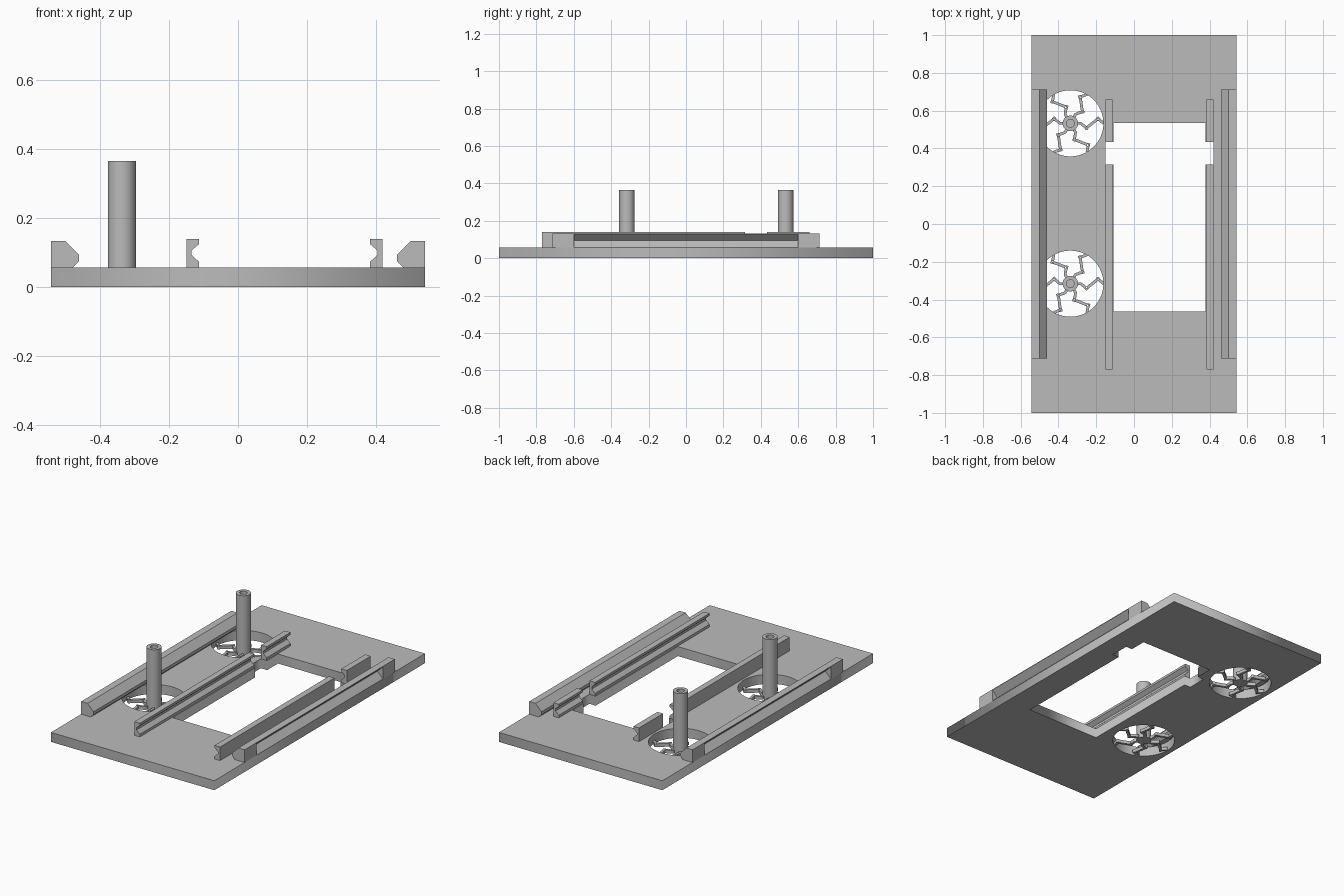
import bpy, bmesh, math
from mathutils import Vector

if "Cube" in bpy.data.objects:
    bpy.data.objects.remove(bpy.data.objects["Cube"])

grey = bpy.data.materials.new("plain grey")
grey.diffuse_color = (0.5, 0.5, 0.5, 1)
grey.use_nodes = True
grey.node_tree.nodes["Principled BSDF"].inputs["Base Color"].default_value = grey.diffuse_color

T = 0.057                                   # plate thickness
WHEELS = [(-0.337, 0.533), (-0.337, -0.316)]
HOLE_R = 0.175


def add_mesh(name, bm):
    bmesh.ops.recalc_face_normals(bm, faces=bm.faces)
    me = bpy.data.meshes.new(name)
    bm.to_mesh(me)
    bm.free()
    me.materials.append(grey)
    ob = bpy.data.objects.new(name, me)
    bpy.context.collection.objects.link(ob)
    return ob


def activate(ob):
    bpy.ops.object.select_all(action='DESELECT')
    ob.select_set(True)
    bpy.context.view_layer.objects.active = ob


def prism(name, profile, y0, y1, flip=None):
    """Extrude an (x, z) profile along y; flip mirrors it about x = flip."""
    if flip is not None:
        profile = [(2 * flip - x, z) for x, z in profile]
    bm = bmesh.new()
    face = bm.faces.new([bm.verts.new((x, y0, z)) for x, z in profile])
    new = bmesh.ops.extrude_face_region(bm, geom=[face])["geom"]
    bmesh.ops.translate(bm, vec=(0, y1 - y0, 0),
                        verts=[v for v in new if isinstance(v, bmesh.types.BMVert)])
    return add_mesh(name, bm)


def plate(name, loops, z0, z1):
    """Flat filled outline with holes."""
    cu = bpy.data.curves.new(name, 'CURVE')
    cu.dimensions, cu.fill_mode = '2D', 'BOTH'
    cu.extrude = (z1 - z0) / 2
    for pts in loops:
        sp = cu.splines.new('POLY')
        sp.points.add(len(pts) - 1)
        for p, (x, y) in zip(sp.points, pts):
            p.co = (x, y, 0, 1)
        sp.use_cyclic_u = True
    cu.materials.append(grey)
    ob = bpy.data.objects.new(name, cu)
    ob.location.z = (z0 + z1) / 2
    bpy.context.collection.objects.link(ob)
    activate(ob)
    bpy.ops.object.convert(target='MESH')
    return bpy.context.object


# base plate with stepped window and two round holes
outline = [(-.543, -1), (.543, -1), (.543, 1), (-.543, 1)]
window = [(-.109, -.464), (.379, -.464), (.379, .316), (.421, .316), (.421, .433), (.379, .433),
          (.379, .536), (-.109, .536), (-.109, .433), (-.151, .433), (-.151, .316), (-.109, .316)]
circles = [[(cx + HOLE_R * math.cos(a), cy + HOLE_R * math.sin(a))
            for a in (2 * math.pi * i / 64 for i in range(64))] for cx, cy in WHEELS]
plate("base_plate", [outline, window] + circles, 0, T)

# outer rails with a V pocket in the outside face
outer = [(-.543, T), (-.543, .133), (-.501, .133), (-.461, .093), (-.461, .075), (-.479, T)]
pocket = [(-.553, .139), (-.506, .0935), (-.553, .048)]
for side, flip in (("left", None), ("right", 0)):
    rail = prism(side + "_outer_rail", outer, -.713, .713, flip)
    cutter = prism("pocket_cutter", pocket, -.6, .6, flip)
    mod = rail.modifiers.new("pocket", 'BOOLEAN')
    mod.operation, mod.object, mod.solver = 'DIFFERENCE', cutter, 'EXACT'
    activate(rail)
    bpy.ops.object.modifier_apply(modifier=mod.name)
    bpy.data.objects.remove(cutter)

# grooved inner rails, each in a long and a short length
inner = [(-.150, T), (-.150, .139), (-.113, .139), (-.113, .125), (-.135, .106),
         (-.135, .093), (-.113, .073), (-.113, T)]
for side, flip in (("left", None), ("right", .135)):
    prism(side + "_inner_rail_long", inner, -.77, .316, flip)
    prism(side + "_inner_rail_short", inner, .433, .66, flip)


# hollow posts
def post(name, cx, cy):
    bm = bmesh.new()
    prof = [(0, 0), (.041, 0), (.041, .366), (.021, .366), (.021, T), (0, T)]
    vs = [bm.verts.new((cx + r, cy, z)) for r, z in prof]
    edges = [bm.edges.new(e) for e in zip(vs, vs[1:])]
    bmesh.ops.spin(bm, geom=vs + edges, cent=(cx, cy, 0), axis=(0, 0, 1),
                   angle=2 * math.pi, steps=48, use_duplicate=False)
    bmesh.ops.remove_doubles(bm, verts=bm.verts, dist=1e-5)
    activate(add_mesh(name, bm))
    bpy.ops.object.shade_smooth_by_angle(angle=math.radians(30))


# wavy spring arm from the post to the rim of the hole
def arm(name, cx, cy, turn, w=.0075, n=28):
    path = []
    for i in range(n + 1):
        t = i / n
        s = 2 * math.pi * t
        r = .055 + t * .122 + .010 * math.sin(2 * s)
        path.append(Vector((r, -.030 * math.sin(s))))
    path.insert(0, Vector((.036, 0)))
    left, right = [], []
    for i, p in enumerate(path):
        d = (path[min(i + 1, len(path) - 1)] - path[max(i - 1, 0)]).normalized()
        side = Vector((-d.y, d.x)) * w
        left.append(p + side)
        right.append(p - side)
    c, s = math.cos(turn), math.sin(turn)
    pts = [(cx + p.x * c - p.y * s, cy + p.x * s + p.y * c) for p in left + right[::-1]]
    plate(name, [pts], 0, .019)


for k, (cx, cy) in enumerate(WHEELS):
    post(f"post_{k + 1}", cx, cy)
    for j in range(6):
        arm(f"spring_arm_{k + 1}_{j + 1}", cx, cy, j * math.pi / 3)
